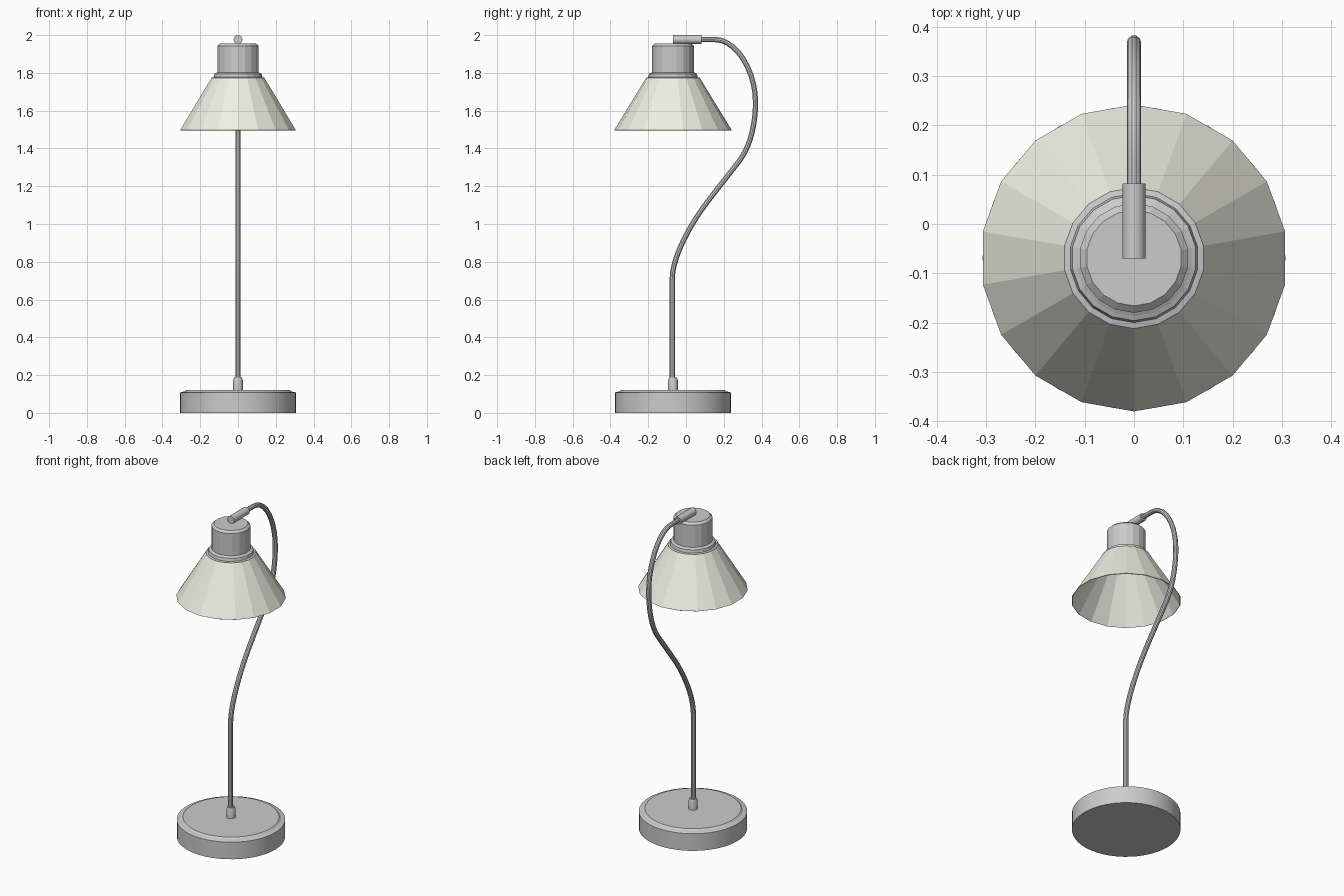
import bpy, bmesh, math
from mathutils import Matrix

if "Cube" in bpy.data.objects:
    bpy.data.objects.remove(bpy.data.objects["Cube"])

CY = -0.069  # y of the axis shared by base, stem and lamp head


def lathe(name, profile, sides, matrix, closed=True, smooth=False):
    """Revolve (radius, height) pairs round local z."""
    bm = bmesh.new()
    rings = []
    for r, z in profile:
        angles = [2 * math.pi * i / sides - math.pi / 2 for i in range(sides)]
        rings.append([bm.verts.new((r * math.cos(a), r * math.sin(a), z)) for a in angles])
    for a, b in zip(rings, rings[1:]):
        for i in range(sides):
            j = (i + 1) % sides
            bm.faces.new((a[i], a[j], b[j], b[i]))
    if closed:
        bm.faces.new(rings[0][::-1])
        bm.faces.new(rings[-1])
    mesh = bpy.data.meshes.new(name)
    bm.to_mesh(mesh)
    bm.free()
    ob = bpy.data.objects.new(name, mesh)
    ob.matrix_world = matrix
    bpy.context.collection.objects.link(ob)
    if smooth:
        smooth_object(ob)
    return ob


def smooth_object(ob):
    bpy.ops.object.select_all(action='DESELECT')
    ob.select_set(True)
    bpy.context.view_layer.objects.active = ob
    bpy.ops.object.shade_smooth_by_angle(angle=math.radians(30))


axis = Matrix.Translation((0, CY, 0))

# Round weighted base with a stepped top edge
lathe("base", [(0.307, 0), (0.307, 0.107), (0.3, 0.111), (0.283, 0.113),
               (0.272, 0.122)], 48, axis, smooth=True)

# Socket holding the stem
lathe("stem_socket", [(0.026, 0.115), (0.026, 0.172), (0.021, 0.187)], 16, axis, smooth=True)

# Lamp holder: flared collar, cylinder and chamfered top
lathe("lamp_holder", [(0.143, 1.768), (0.143, 1.774), (0.131, 1.777), (0.127, 1.795),
                      (0.118, 1.799), (0.111, 1.803), (0.111, 1.942), (0.097, 1.955)],
      18, axis)

# Faceted conical shade, open underneath
shade = lathe("shade", [(0.311, 1.497), (0.143, 1.772)], 18, axis, closed=False)
thick = shade.modifiers.new("thickness", 'SOLIDIFY')
thick.thickness = 0.004
thick.offset = -1
cream = bpy.data.materials.new("cream")
cream.diffuse_color = (0.86, 0.87, 0.76, 1)
cream.use_nodes = True
cream.node_tree.nodes["Principled BSDF"].inputs["Base Color"].default_value = cream.diffuse_color
shade.data.materials.append(cream)

# Horizontal sleeve joining the stem to the lamp holder
lathe("top_sleeve", [(0.0235, -0.07), (0.0235, 0.082)], 16,
      Matrix.Translation((0, 0, 1.9765)) @ Matrix.Rotation(-math.pi / 2, 4, 'X'), smooth=True)

# Swan-neck stem: (left handle, point, right handle) as (y, z)
path = [((CY - 0.004, 0.05), (CY - 0.004, 0.11), (CY - 0.004, 0.3)),
        ((CY - 0.004, 0.55), (CY - 0.004, 0.71), (CY - 0.004, 0.83)),
        ((0.03, 1.005), (0.1, 1.1), (0.16, 1.18)),
        ((0.235, 1.272), (0.286, 1.34), (0.34, 1.412)),
        ((0.368, 1.53), (0.368, 1.645), (0.368, 1.8)),
        ((0.275, 1.977), (0.15, 1.977), (0.1, 1.977)),
        ((0.06, 1.977), (0.03, 1.977), (0.0, 1.977))]
curve = bpy.data.curves.new("stem", 'CURVE')
curve.dimensions = '3D'
curve.bevel_depth = 0.0145
curve.bevel_resolution = 3
curve.resolution_u = 10
curve.use_fill_caps = True
spline = curve.splines.new('BEZIER')
spline.bezier_points.add(len(path) - 1)
for bp, (left, point, right) in zip(spline.bezier_points, path):
    bp.handle_left_type = bp.handle_right_type = 'FREE'
    bp.co = (0, *point)
    bp.handle_left = (0, *left)
    bp.handle_right = (0, *right)
stem = bpy.data.objects.new("stem", curve)
bpy.context.collection.objects.link(stem)
bpy.ops.object.select_all(action='DESELECT')
stem.select_set(True)
bpy.context.view_layer.objects.active = stem
bpy.ops.object.convert(target='MESH')
smooth_object(bpy.context.view_layer.objects.active)
